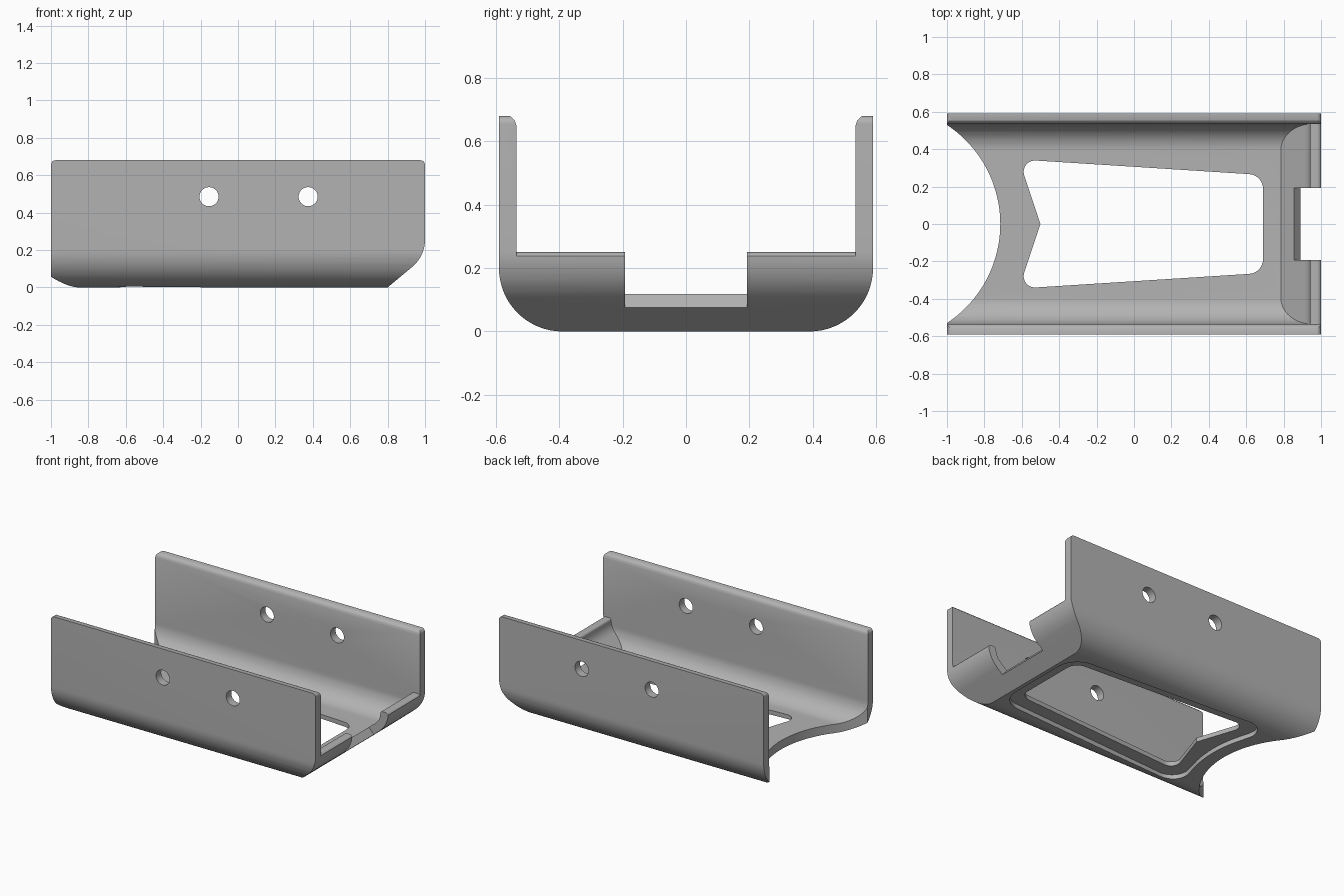
import bpy, bmesh, math
from mathutils import Vector

if "Cube" in bpy.data.objects:
    bpy.data.objects.remove(bpy.data.objects["Cube"])


def rounded(corners, steps=10):
    """Polygon from (a, b, radius) corners, each corner filleted."""
    out = []
    n = len(corners)
    for i, c in enumerate(corners):
        p = Vector(c[:2])
        r = c[2] if len(c) > 2 else 0
        if r == 0:
            out.append(p)
            continue
        u = (Vector(corners[i - 1][:2]) - p).normalized()
        v = (Vector(corners[(i + 1) % n][:2]) - p).normalized()
        half = u.angle(v) / 2
        t = r / math.tan(half)
        centre = p + (u + v).normalized() * (r / math.sin(half))
        s, e = p + u * t - centre, p + v * t - centre
        a0 = math.atan2(s.y, s.x)
        da = math.atan2(e.y, e.x) - a0
        da = (da + math.pi) % (2 * math.pi) - math.pi
        for k in range(steps + 1):
            a = a0 + da * k / steps
            out.append(centre + r * Vector((math.cos(a), math.sin(a))))
    return out


def prism(name, pts, axis, lo, hi):
    """Extrude a 2D outline along an axis between lo and hi."""
    place = {'x': lambda p, d: (d, p.x, p.y),
             'y': lambda p, d: (p.x, d, p.y),
             'z': lambda p, d: (p.x, p.y, d)}[axis]
    bm = bmesh.new()
    a = [bm.verts.new(place(p, lo)) for p in pts]
    b = [bm.verts.new(place(p, hi)) for p in pts]
    bm.faces.new(a)
    bm.faces.new(b[::-1])
    for i in range(len(pts)):
        j = (i + 1) % len(pts)
        bm.faces.new((a[i], b[i], b[j], a[j]))
    bmesh.ops.recalc_face_normals(bm, faces=bm.faces)
    me = bpy.data.meshes.new(name)
    bm.to_mesh(me)
    bm.free()
    ob = bpy.data.objects.new(name, me)
    bpy.context.collection.objects.link(ob)
    return ob


def combine(ob, tool, op):
    """Apply a boolean and remove the tool."""
    m = ob.modifiers.new(op, 'BOOLEAN')
    m.operation, m.solver, m.object = op, 'EXACT', tool
    bpy.context.view_layer.objects.active = ob
    bpy.ops.object.modifier_apply(modifier=m.name)
    bpy.data.objects.remove(tool)


def mirrored(half):
    """Close a half outline by mirroring its first coordinate."""
    return half + [(-c[0],) + tuple(c[1:]) for c in reversed(half)]


def window(half, mid):
    """Tapered opening outline with a curved left edge."""
    other = [(c[0], -c[1], c[2]) for c in reversed(half)]
    return rounded(half + other + [mid])


# Outer shell: rounded channel section trimmed by the side outline
body = prism("bracket", rounded(mirrored([(0.59, 0.68), (0.59, 0, 0.2)]), 16), 'x', -1.1, 1.1)
side = prism("side_outline", rounded([
    (-1, 0), (0.8, 0), (1, 0.167, 0.19), (1, 0.68, 0.025), (-1, 0.68, 0.025)]), 'y', -0.8, 0.8)
combine(body, side, 'INTERSECT')

# Cavity: inner channel section trimmed to leave the sloped end lip
cavity = prism("cavity", rounded(mirrored([
    (0.562, 1.0), (0.562, 0.682, 0.0), (0.55, 0.676), (0.54, 0.665), (0.535, 0.65),
    (0.535, 0.06, 0.14)]), 14), 'x', -1.3, 1.3)
ramp = prism("ramp_outline", rounded([
    (-1.2, 0.03), (-1.2, 0.06), (0.785, 0.06), (0.94, 0.189, 0.09), (0.94, 0.25, 0.015),
    (1.003, 0.25, 0.025), (1.003, 0.2), (1.2, 0.2), (1.2, 0.9), (-1.2, 0.9)][1:]), 'y', -0.8, 0.8)
combine(cavity, ramp, 'INTERSECT')
combine(body, cavity, 'DIFFERENCE')

# Round scoop at the open end
scoop = [Vector((-1.35 + 0.635 * math.cos(a), 0.635 * math.sin(a)))
         for a in (2 * math.pi * k / 128 for k in range(128))]
combine(body, prism("scoop", scoop, 'z', -0.2, 0.4), 'DIFFERENCE')

# Floor window and the wider recess around it underneath
opening = window([(-0.615, 0.345, 0.06), (0.69, 0.262, 0.08)], (-0.5, 0))
combine(body, prism("opening", opening, 'z', -0.2, 0.3), 'DIFFERENCE')
recess = window([(-0.72, 0.44, 0.11), (0.775, 0.345, 0.15)], (-0.6, 0, 0.8))
combine(body, prism("recess", recess, 'z', -0.2, 0.03), 'DIFFERENCE')

# Notch through the end lip, square to its slope
notch = [Vector(p) for p in ((1.018, -0.079), (0.762, 0.229), (0.9, 0.6), (1.3, 0.6), (1.3, -0.079))]
combine(body, prism("notch", notch, 'y', -0.193, 0.193), 'DIFFERENCE')

# Two bolt holes through both walls
for x in (-0.155, 0.375):
    ring = [Vector((x + 0.051 * math.cos(a), 0.485 + 0.051 * math.sin(a)))
            for a in (2 * math.pi * k / 40 for k in range(40))]
    combine(body, prism("bolt_hole", ring, 'y', -0.8, 0.8), 'DIFFERENCE')

# Single grey finish
grey = bpy.data.materials.new("grey metal")
grey.diffuse_color = (0.45, 0.45, 0.45, 1)
grey.use_nodes = True
grey.node_tree.nodes["Principled BSDF"].inputs["Base Color"].default_value = grey.diffuse_color
body.data.materials.clear()
body.data.materials.append(grey)
for f in body.data.polygons:
    f.material_index = 0

bpy.ops.object.select_all(action='DESELECT')
body.select_set(True)
bpy.context.view_layer.objects.active = body
bpy.ops.object.shade_smooth_by_angle(angle=math.radians(30))
